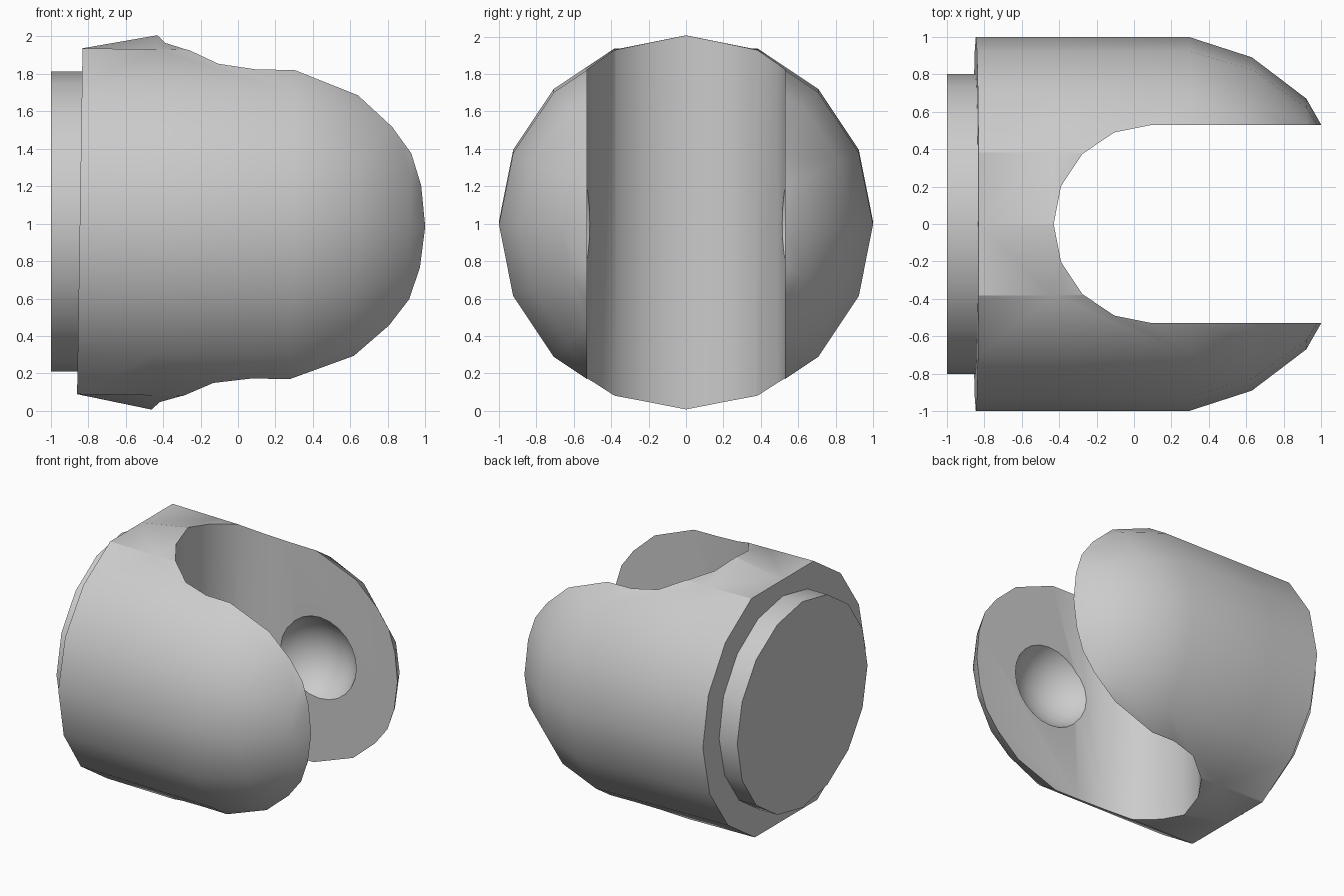
import bpy, bmesh, math
from mathutils import Matrix, Vector

SIDES = 16
TILT = math.radians(0.9)

cube = bpy.data.objects.get("Cube")
if cube:
    bpy.data.objects.remove(cube, do_unlink=True)

grey = bpy.data.materials.new("plain grey")
grey.use_nodes = True
grey.diffuse_color = (0.6, 0.6, 0.6, 1)
grey.node_tree.nodes["Principled BSDF"].inputs["Base Color"].default_value = (0.6, 0.6, 0.6, 1)


def make_object(name, bm):
    bmesh.ops.recalc_face_normals(bm, faces=bm.faces)
    mesh = bpy.data.meshes.new(name)
    bm.to_mesh(mesh)
    bm.free()
    mesh.materials.append(grey)
    obj = bpy.data.objects.new(name, mesh)
    bpy.context.collection.objects.link(obj)
    return obj


def select_only(obj):
    bpy.ops.object.select_all(action='DESELECT')
    obj.select_set(True)
    bpy.context.view_layer.objects.active = obj


def lathe_x(profile):
    """Closed solid turned around the x axis from (x, radius) pairs."""
    bm = bmesh.new()
    rings = []
    for x, r in profile:
        angles = [math.tau * i / SIDES for i in range(SIDES)]
        rings.append([bm.verts.new((x, r * math.sin(a), r * math.cos(a))) for a in angles])
    for a, b in zip(rings, rings[1:]):
        for i in range(SIDES):
            j = (i + 1) % SIDES
            bm.faces.new((a[i], a[j], b[j], b[i]))
    bm.faces.new(rings[0])
    bm.faces.new(rings[-1])
    return bm, rings


# Domed body, with the back rim flattened at top and bottom
bm, rings = lathe_x([(-0.845, 1), (-0.445, 1), (0.29, 1), (0.63, 0.89),
                     (0.92, 0.67), (1.0, 0.53), (1.03, 0.4)])
for i in (0, SIDES // 2):
    rings[0][i].co.z *= math.cos(math.tau / SIDES)
bmesh.ops.triangulate(bm, faces=[f for f in bm.faces if len(f.verts) == 4
                                 and any(v in (rings[0][0], rings[0][SIDES // 2]) for v in f.verts)])
body = make_object("body", bm)

# Slot cutter: round-ended channel running from top to bottom
bm = bmesh.new()
outline = [(0.085 + 0.53 * math.cos(a), 0.53 * math.sin(a))
           for a in (math.pi * (0.5 + i / 8) for i in range(9))]
outline = [(1.5, 0.53)] + outline + [(1.5, -0.53)]
base = bm.faces.new([bm.verts.new((x, y, -1.5)) for x, y in outline])
lifted = bmesh.ops.extrude_face_region(bm, geom=[base])
bmesh.ops.translate(bm, vec=Vector((0, 0, 3)),
                    verts=[v for v in lifted["geom"] if isinstance(v, bmesh.types.BMVert)])
cutters = [make_object("slot_cutter", bm)]

# Socket cutters: shallow round hollows in both inner walls
for side, label in ((1, "left"), (-1, "right")):
    bm = bmesh.new()
    bmesh.ops.create_uvsphere(bm, u_segments=24, v_segments=16, radius=0.36,
                              matrix=Matrix.Translation((0.33, side * 0.36, 0))
                              @ Matrix.Rotation(math.pi / 2, 4, 'X'))
    cutters.append(make_object(label + "_socket_cutter", bm))

for cutter in cutters:
    cutter.hide_render = True
    mod = body.modifiers.new(cutter.name, 'BOOLEAN')
    mod.operation = 'DIFFERENCE'
    mod.solver = 'EXACT'
    mod.object = cutter
    select_only(body)
    bpy.ops.object.modifier_apply(modifier=mod.name)
    bpy.data.objects.remove(cutter, do_unlink=True)

# The body leans very slightly forward
body.data.transform(Matrix.Translation((0, 0, 1)) @ Matrix.Rotation(TILT, 4, 'Y'))

# Short neck behind the body
bm, rings = lathe_x([(-1, 0.8), (-0.8, 0.8)])
neck = make_object("neck", bm)
neck.data.transform(Matrix.Translation((0, 0, 1.012)))

for obj in (body, neck):
    select_only(obj)
    bpy.ops.object.shade_smooth_by_angle(angle=math.radians(32))
